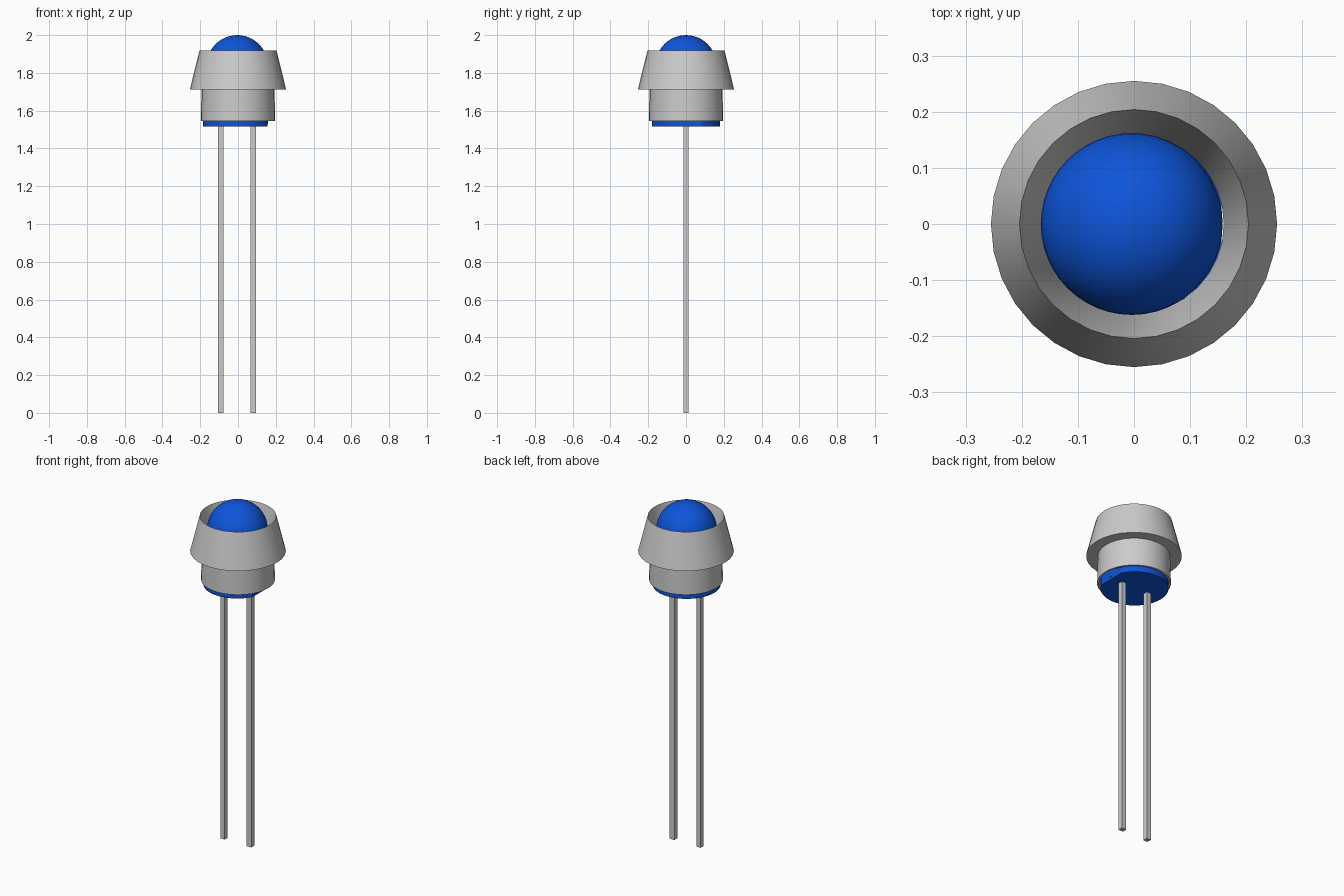
import bpy, bmesh, math
from mathutils import Matrix

cube = bpy.data.objects.get("Cube")
if cube:
    bpy.data.objects.remove(cube)


def material(name, rgb, rough=0.5):
    m = bpy.data.materials.new(name)
    m.diffuse_color = (*rgb, 1)
    m.use_nodes = True
    bsdf = m.node_tree.nodes["Principled BSDF"]
    bsdf.inputs["Base Color"].default_value = (*rgb, 1)
    bsdf.inputs["Roughness"].default_value = rough
    return m


blue = material("blue plastic", (0.004, 0.09, 0.70))
grey = material("light grey metal", (0.60, 0.60, 0.60))


def finish(name, bm, mat, smooth=True):
    bmesh.ops.recalc_face_normals(bm, faces=bm.faces)
    me = bpy.data.meshes.new(name)
    bm.to_mesh(me)
    bm.free()
    me.materials.append(mat)
    ob = bpy.data.objects.new(name, me)
    bpy.context.collection.objects.link(ob)
    if smooth:
        bpy.ops.object.select_all(action='DESELECT')
        bpy.context.view_layer.objects.active = ob
        ob.select_set(True)
        bpy.ops.object.shade_smooth_by_angle(angle=math.radians(30))
    return ob


def lathe(profile, segs, cx=0.0, closed=False):
    """Revolve (radius, z) points about a vertical axis at x = cx."""
    bm = bmesh.new()
    vs = [bm.verts.new((r, 0, z)) for r, z in profile]
    pairs = list(zip(vs, vs[1:])) + ([(vs[-1], vs[0])] if closed else [])
    edges = [bm.edges.new(p) for p in pairs]
    bmesh.ops.spin(bm, geom=vs + edges, cent=(0, 0, 0), axis=(0, 0, 1),
                   angle=math.tau, steps=segs, use_duplicate=False)
    bmesh.ops.remove_doubles(bm, verts=bm.verts, dist=1e-5)
    bmesh.ops.translate(bm, verts=bm.verts, vec=(cx, 0, 0))
    return bm


LED_X = -0.004

# Bezel: flared hood with a funnel mouth, and a straight collar below
bezel = [(0.204, 1.918), (0.255, 1.712), (0.193, 1.712), (0.197, 1.545),
         (0.186, 1.545), (0.186, 1.60), (0.160, 1.60), (0.160, 1.72)]
finish("bezel", lathe(bezel, 32, closed=True), grey)

# Lamp body: cylinder with a hemispherical dome
R, ZC = 0.162, 1.838
dome = [(R * math.cos(a), ZC + R * math.sin(a))
        for a in (math.pi / 2 * i / 12 for i in range(13))]
dome[-1] = (0, ZC + R)
finish("lamp_body", lathe([(0, 1.53), (R, 1.53)] + dome, 48, LED_X), blue)

# Lamp flange: disc with one flat side
flange = lathe([(0, 1.515), (0.181, 1.515), (0.181, 1.585), (0, 1.585)], 48, LED_X)
cut = bmesh.ops.bisect_plane(flange, geom=flange.verts[:] + flange.edges[:] + flange.faces[:],
                             plane_co=(0.156, 0, 0), plane_no=(1, 0, 0), clear_outer=True)
bmesh.ops.holes_fill(flange, edges=[e for e in flange.edges if e.is_boundary])
finish("lamp_flange", flange, blue)

# Two square wire legs
for name, x, w in (("left_leg", 0.081, 0.030), ("right_leg", -0.091, 0.028)):
    leg = bmesh.new()
    bmesh.ops.create_cube(leg, size=1, matrix=Matrix.Translation((x, 0, 0.76))
                          @ Matrix.Diagonal((w, 0.028, 1.52, 1)))
    finish(name, leg, grey, smooth=False)
